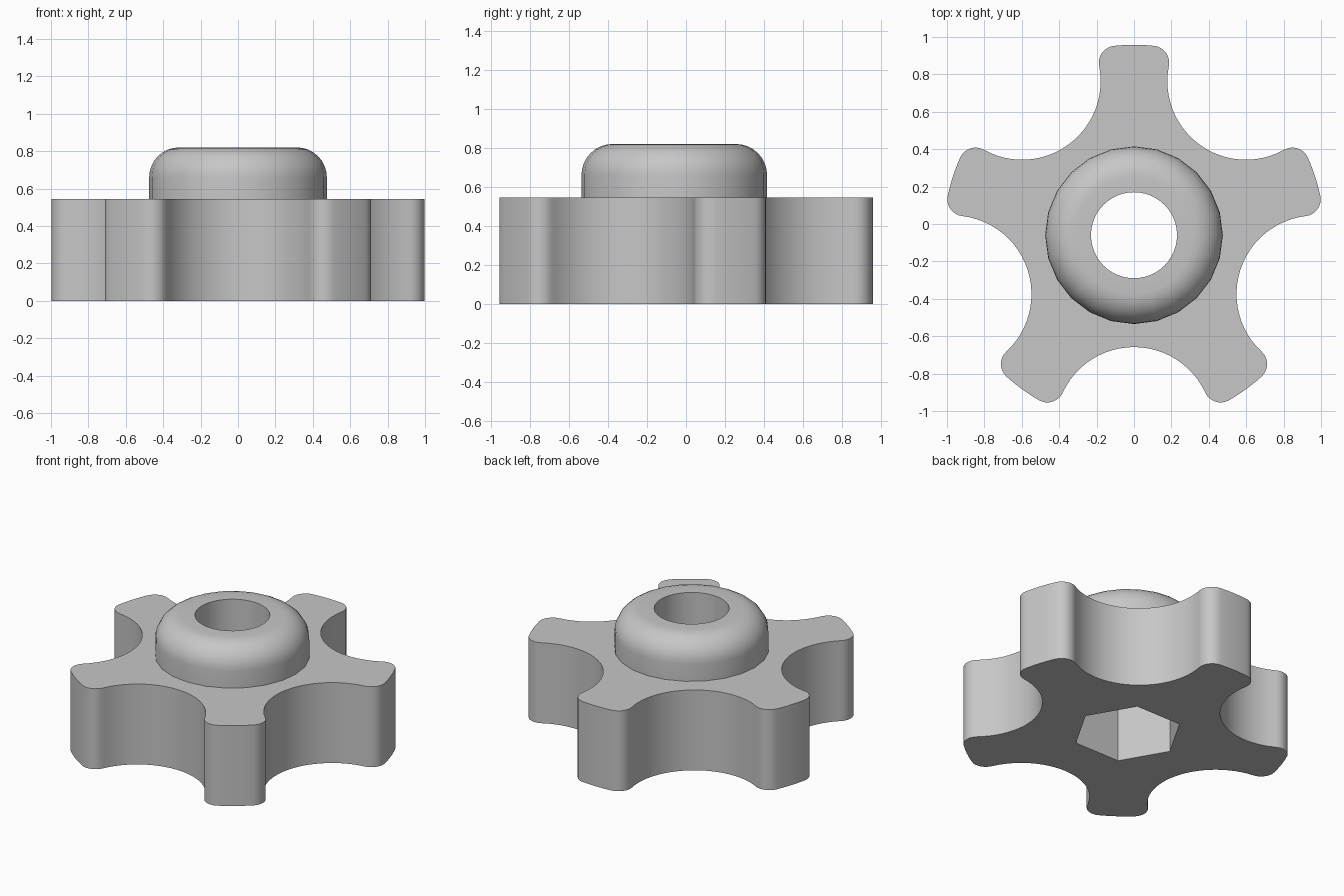
import bpy, bmesh
from math import pi, sin, cos, acos, atan2, hypot, radians

cube = bpy.data.objects.get("Cube")
if cube:
    bpy.data.objects.remove(cube)

CY = -0.06                               # hub axis sits slightly off the bounding box centre
TIP, SCALLOP, FILLET = 1.018, 0.42, 0.09
GRIP_TOP, HUB_TOP, LEDGE = 0.545, 0.82, 0.45
HUB_R, BORE_R, HEX_R, ROUND = 0.475, 0.23, 0.338, 0.16

grey = bpy.data.materials.new("moulded grey")
grey.use_nodes = True
colour = (0.57, 0.57, 0.57, 1)
grey.diffuse_color = colour
grey.node_tree.nodes["Principled BSDF"].inputs["Base Color"].default_value = colour


def circle(radius, sides):
    return [(radius * cos(2 * pi * i / sides), radius * sin(2 * pi * i / sides))
            for i in range(sides)]


def arc(cx, cy, r, a0, a1, steps):
    return [(cx + r * cos(a0 + (a1 - a0) * i / steps),
             cy + r * sin(a0 + (a1 - a0) * i / steps)) for i in range(steps + 1)]


def star_outline():
    """Five arms on a circle, parted by round scallops, with filleted corners."""
    d, reach = TIP - FILLET, SCALLOP + FILLET
    # angle between the scallop centre and the fillet centre
    swing = acos((d * d + TIP * TIP - reach * reach) / (2 * d * TIP))
    half = radians(36) - swing
    # one arm pointing along +x, upper half from the tip centre to the scallop floor
    fx, fy = d * cos(half), d * sin(half)
    sx, sy = TIP * cos(radians(36)), TIP * sin(radians(36))
    turn = atan2(sy - fy, sx - fx)
    start = atan2(fy - sy, fx - sx)
    floor = radians(36) - pi
    upper = arc(0, 0, TIP, 0, half, 3)
    upper += arc(fx, fy, FILLET, half, turn, 8)[1:]
    if start > 0:
        start -= 2 * pi
    upper += arc(sx, sy, SCALLOP, start, floor, 12)[1:]
    arm = [(x, -y) for x, y in reversed(upper[1:-1])] + upper
    pts = []
    for k in range(5):
        a = radians(18 + 72 * k)
        pts += [(x * cos(a) - y * sin(a), x * sin(a) + y * cos(a)) for x, y in arm]
    return pts


def ring(bm, pts, z):
    vs = [bm.verts.new((x, y + CY, z)) for x, y in pts]
    for i, v in enumerate(vs):
        bm.edges.new((v, vs[i - 1]))
    return vs


def wall(bm, low, high):
    for i in range(len(low)):
        bm.faces.new((low[i - 1], low[i], high[i], high[i - 1]))


def cap(bm, outer, inner):
    edges = [bm.edges.get((r[i], r[i - 1])) for r in (outer, inner) for i in range(len(r))]
    bmesh.ops.triangle_fill(bm, edges=edges, use_beauty=True, normal=(0, 0, 1))


def finish(bm, name):
    bmesh.ops.recalc_face_normals(bm, faces=bm.faces)
    mesh = bpy.data.meshes.new(name)
    bm.to_mesh(mesh)
    bm.free()
    mesh.materials.append(grey)
    obj = bpy.data.objects.new(name, mesh)
    bpy.context.collection.objects.link(obj)
    bpy.ops.object.select_all(action='DESELECT')
    obj.select_set(True)
    bpy.context.view_layer.objects.active = obj
    bpy.ops.object.shade_smooth_by_angle(angle=radians(30))


# Star grip with the hexagonal nut socket underneath
bm = bmesh.new()
outline = star_outline()
base, top = ring(bm, outline, 0), ring(bm, outline, GRIP_TOP)
hex_low, hex_high = (ring(bm, circle(HEX_R, 6), z) for z in (0, LEDGE))
wall(bm, base, top)
wall(bm, hex_low, hex_high)
cap(bm, base, hex_low)
cap(bm, top, ring(bm, circle(HUB_R, 24), GRIP_TOP))
cap(bm, hex_high, ring(bm, circle(BORE_R, 48), LEDGE))
finish(bm, "star_grip")

# Rounded hub with the bore running down to the socket
bm = bmesh.new()
profile = [(HUB_R, GRIP_TOP)] + arc(HUB_R - ROUND, HUB_TOP - ROUND, ROUND, 0, pi / 2, 8)
rings = [ring(bm, circle(r, 24), z) for r, z in profile]
for low, high in zip(rings, rings[1:]):
    wall(bm, low, high)
bore_low, bore_high = (ring(bm, circle(BORE_R, 48), z) for z in (LEDGE, HUB_TOP))
wall(bm, bore_low, bore_high)
cap(bm, rings[-1], bore_high)
finish(bm, "hub")
